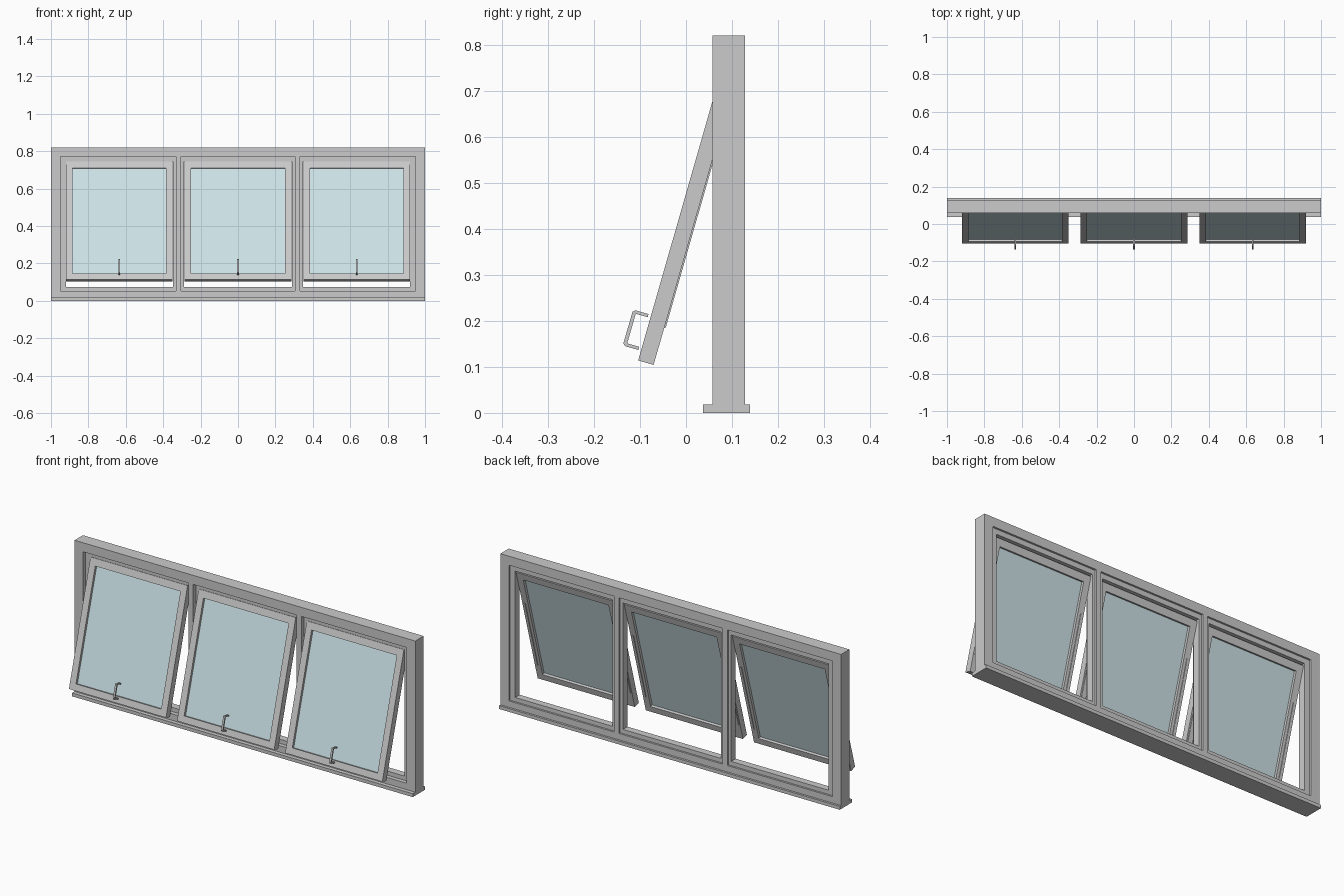
import bpy
import bmesh
from math import radians
from mathutils import Matrix

if "Cube" in bpy.data.objects:
    bpy.data.objects.remove(bpy.data.objects["Cube"])

GLASS = bpy.data.materials.new("pale_glass")
GLASS.diffuse_color = (0.62, 0.78, 0.82, 1)
GLASS.use_nodes = True
GLASS.node_tree.nodes["Principled BSDF"].inputs["Base Color"].default_value = GLASS.diffuse_color


def finish(name, bm, mat=None, matrix=None):
    bmesh.ops.recalc_face_normals(bm, faces=bm.faces)
    me = bpy.data.meshes.new(name)
    bm.to_mesh(me)
    bm.free()
    ob = bpy.data.objects.new(name, me)
    bpy.context.collection.objects.link(ob)
    if mat:
        me.materials.append(mat)
    if matrix:
        ob.matrix_world = matrix
    return ob


def boxes(name, specs, mat=None, matrix=None):
    """One object from boxes given as (x0, x1, y0, y1, z0, z1)."""
    bm = bmesh.new()
    for x0, x1, y0, y1, z0, z1 in specs:
        m = Matrix.Translation(((x0 + x1) / 2, (y0 + y1) / 2, (z0 + z1) / 2))
        m = m @ Matrix.Diagonal((x1 - x0, y1 - y0, z1 - z0, 1))
        bmesh.ops.create_cube(bm, size=1, matrix=m)
    return finish(name, bm, mat, matrix)


def ring(x0, x1, y0, y1, z0, z1, side, bottom, top):
    """Rectangular frame: two uprights with rails fitted between them."""
    return [(x0, x0 + side, y0, y1, z0, z1), (x1 - side, x1, y0, y1, z0, z1),
            (x0 + side, x1 - side, y0, y1, z0, z0 + bottom),
            (x0 + side, x1 - side, y0, y1, z1 - top, z1)]


def extrusion(name, profile, x0, x1, matrix):
    """Side profile of (y, z) points extruded along x."""
    bm = bmesh.new()
    face = bm.faces.new([bm.verts.new((x0, y, z)) for y, z in profile])
    new = bmesh.ops.extrude_face_region(bm, geom=[face])["geom"]
    bmesh.ops.translate(bm, vec=(x1 - x0, 0, 0),
                        verts=[v for v in new if isinstance(v, bmesh.types.BMVert)])
    return finish(name, bm, None, matrix)


# Fixed outer frame, sill and mullions
FRONT, BACK = 0.058, 0.128
boxes("sill", [(-1, 1, 0.037, 0.139, 0, 0.018)])
boxes("outer_frame", ring(-1, 1, FRONT, BACK, 0.018, 0.82, 0.05, 0.034, 0.048))
for s in (-1, 1):
    c = s * 0.318
    boxes("mullion", [(c - 0.014, c + 0.014, FRONT, BACK, 0.052, 0.772)])

# Recessed stops lining each of the three openings
for x0, x1, left, right in ((-0.95, -0.332, 0.03, 0.016),
                            (-0.304, 0.304, 0.016, 0.016),
                            (0.332, 0.95, 0.016, 0.03)):
    y0, y1 = 0.08, 0.118
    boxes("opening_stop", [
        (x0, x0 + left, y0, y1, 0.052, 0.772),
        (x1 - right, x1, y0, y1, 0.052, 0.772),
        (x0 + left, x1 - right, y0, y1, 0.052, 0.074),
        (x0 + left, x1 - right, y0, y1, 0.745, 0.772)])

# Top-hung sashes, tilted outward at the bottom
HALF, LENGTH, DEPTH, STILE = 0.285, 0.657, 0.035, 0.035
HANDLE = [(-0.006, 0.022), (-0.036, 0.022), (-0.041, 0.027), (-0.041, 0.098),
          (-0.036, 0.103), (-0.006, 0.103), (-0.006, 0.096), (-0.033, 0.096),
          (-0.033, 0.029), (-0.006, 0.029)]
for cx in (-0.635, 0, 0.635):
    tilt = Matrix.Translation((cx, -0.104, 0.114)) @ Matrix.Rotation(radians(-16), 4, 'X')
    boxes("sash_frame", ring(-HALF, HALF, 0, DEPTH, 0, LENGTH, STILE, 0.034, 0.037),
          matrix=tilt)
    g = HALF - STILE
    boxes("glass_pane", [(-g, g, 0.013, 0.021, 0.034, LENGTH - 0.037)], GLASS, tilt)
    # Thin stay plates on the back of both stiles
    boxes("stay_arm", [(s * 0.272 - 0.006, s * 0.272 + 0.006, DEPTH, DEPTH + 0.003, 0.085, 0.47)
                       for s in (-1, 1)], matrix=tilt)
    extrusion("pull_handle", HANDLE, -0.005, 0.005, tilt)
